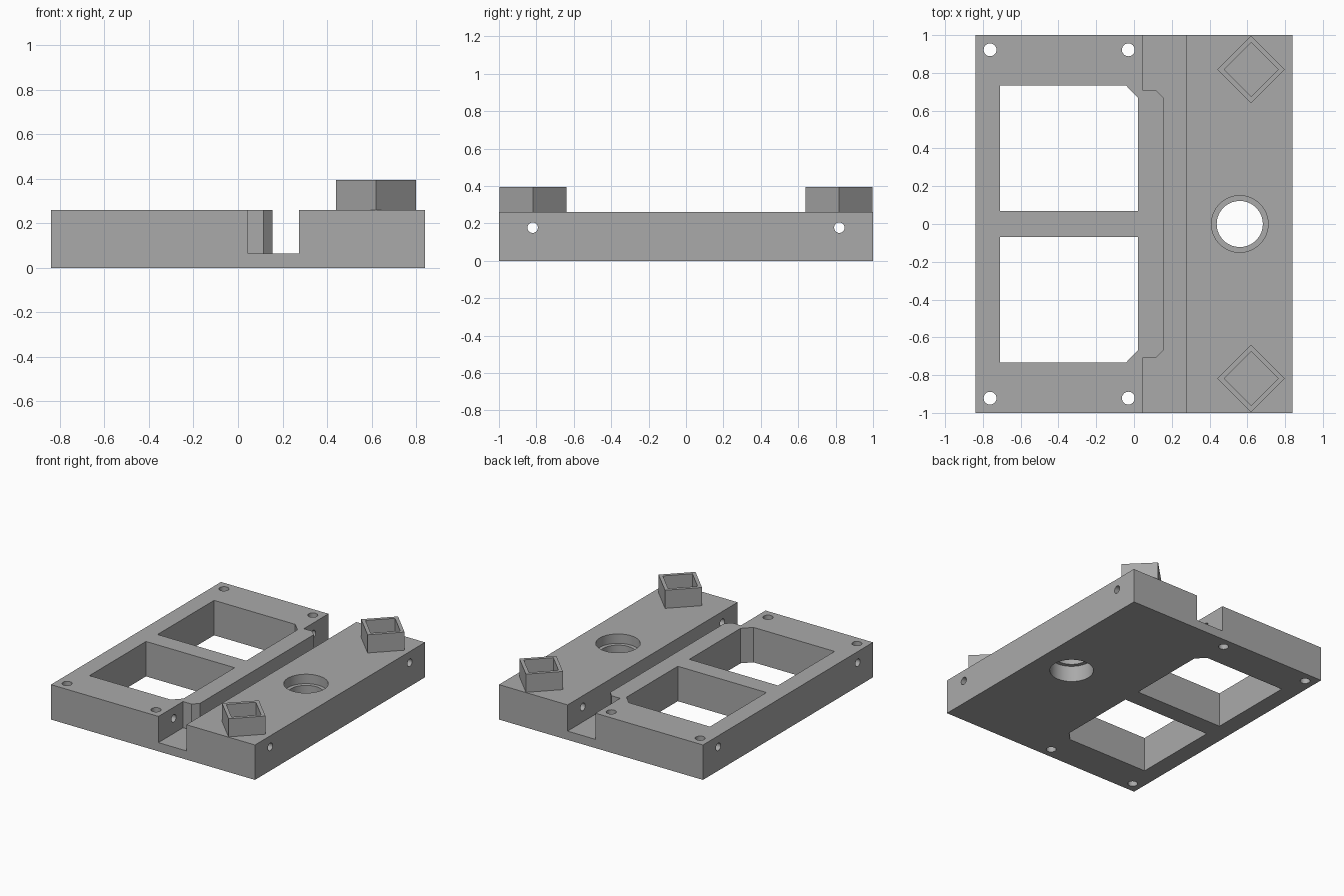
import bpy, bmesh, math

if "Cube" in bpy.data.objects:
    bpy.data.objects.remove(bpy.data.objects["Cube"])

H = 0.26                                   # height of the plate
grey = bpy.data.materials.new("plain grey")
grey.diffuse_color = (0.4, 0.4, 0.4, 1)
grey.use_nodes = True
grey.node_tree.nodes["Principled BSDF"].inputs["Base Color"].default_value = grey.diffuse_color


def finish(bm, name):
    bmesh.ops.recalc_face_normals(bm, faces=bm.faces)
    me = bpy.data.meshes.new(name)
    bm.to_mesh(me)
    bm.free()
    ob = bpy.data.objects.new(name, me)
    bpy.context.collection.objects.link(ob)
    me.materials.append(grey)
    return ob


def prism(name, pts, z0, z1):
    """Vertical extrusion of a closed outline."""
    bm = bmesh.new()
    f = bm.faces.new([bm.verts.new((x, y, z0)) for x, y in pts])
    r = bmesh.ops.extrude_face_region(bm, geom=[f])
    top = [v for v in r["geom"] if isinstance(v, bmesh.types.BMVert)]
    bmesh.ops.translate(bm, verts=top, vec=(0, 0, z1 - z0))
    return finish(bm, name)


def ring(x, y, r, n=48):
    return [(x + r * math.cos(2 * math.pi * i / n),
             y + r * math.sin(2 * math.pi * i / n)) for i in range(n)]


def cut(target, cutter):
    m = target.modifiers.new("cut", "BOOLEAN")
    m.operation, m.solver, m.object = "DIFFERENCE", "EXACT", cutter
    bpy.context.view_layer.objects.active = target
    bpy.ops.object.modifier_apply(modifier=m.name)
    bpy.data.objects.remove(cutter)


# Plate
plate = prism("base_plate", [(-.84, -1), (.84, -1), (.84, 1), (-.84, 1)], 0, H)

# Channel along the plate, narrowed by the bulging wall in the middle
cut(plate, prism("channel_cutter",
                 [(.045, -1.1), (.275, -1.1), (.275, 1.1), (.045, 1.1), (.045, .71),
                  (.115, .71), (.155, .67), (.155, -.67), (.115, -.71), (.045, -.71)],
                 .065, .5))

for s in (-1, 1):
    # Window with one chamfered corner
    cut(plate, prism("window_cutter",
                     [(-.71, s * .068), (.02, s * .068), (.02, s * .67),
                      (-.042, s * .733), (-.71, s * .733)], -.1, .5))
    # Vertical screw holes
    for x in (-.762, -.03):
        cut(plate, prism("screw_cutter", ring(x, s * .922, .034, 32), -.1, .5))
    # Cross hole running the full width
    rod = prism("cross_hole_cutter", ring(0, 0, .028, 32), -1, 1)
    rod.rotation_euler = (0, math.pi / 2, 0)
    rod.location = (0, s * .82, .177)
    bpy.context.view_layer.update()
    cut(plate, rod)

# Round opening, recessed from above and below around a thin lip
for r, z0, z1 in ((.122, -.1, .5), (.15, .19, .5), (.15, -.1, .12)):
    cut(plate, prism("opening_cutter", ring(.56, 0, r, 64), z0, z1))

# Hollow diamond sockets
for s, name in ((-1, "front_socket"), (1, "back_socket")):
    def diamond(d):
        return [(.62 + d, s * .818), (.62, s * .818 + d),
                (.62 - d, s * .818), (.62, s * .818 - d)]
    socket = prism(name, diamond(.179), H - .01, .395)
    cut(socket, prism("socket_cutter", diamond(.143), H + .001, .5))

# Smooth the round holes, keep edges crisp
for ob in bpy.context.scene.objects:
    ob.select_set(True)
bpy.context.view_layer.objects.active = plate
bpy.ops.object.shade_smooth_by_angle(angle=math.radians(30))
